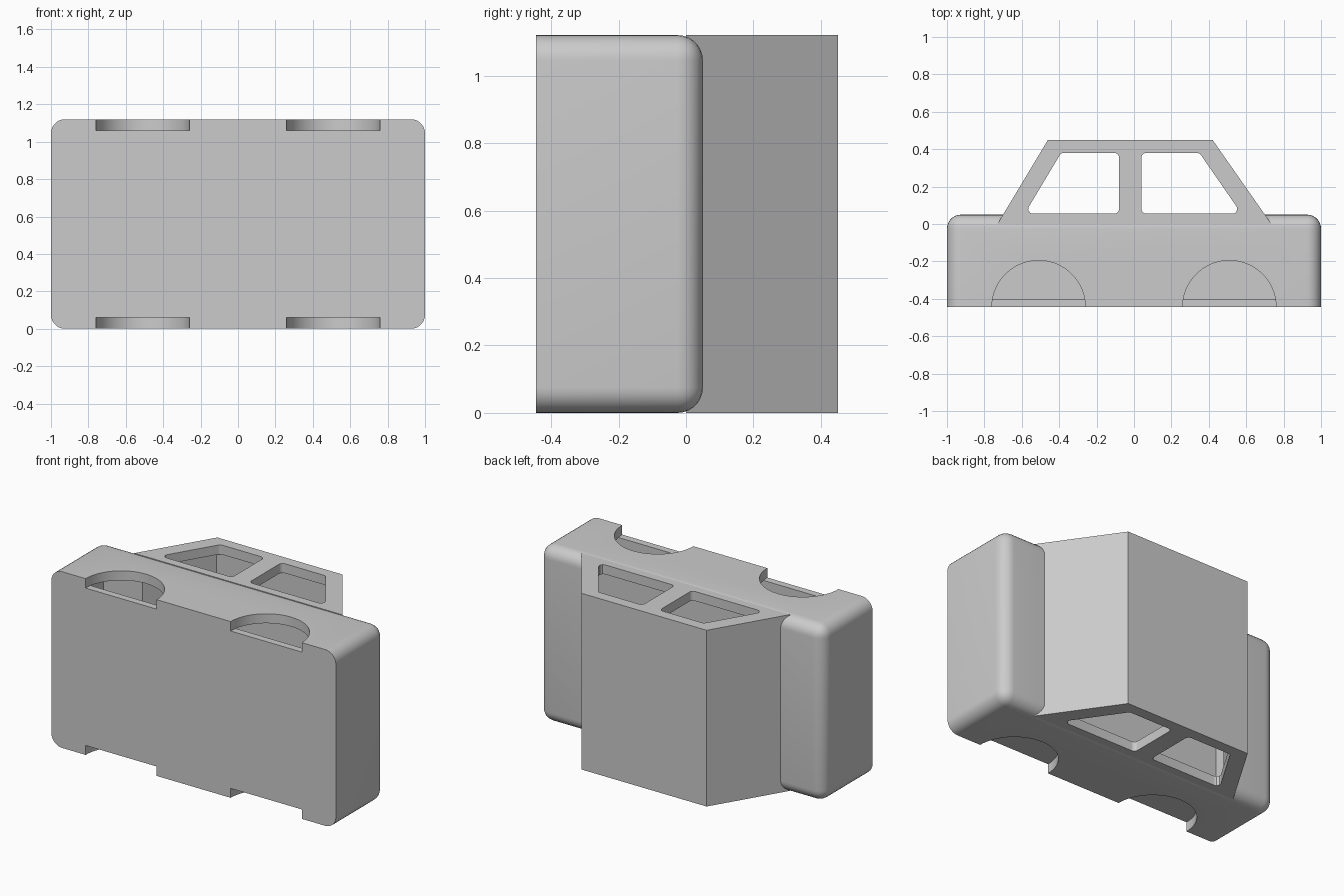
import bpy, bmesh, math
from mathutils import Vector

cube = bpy.data.objects.get("Cube")
if cube:
    bpy.data.objects.remove(cube, do_unlink=True)

WIDTH, WALL = 1.12, 0.06
BOTTOM, DECK, ROOF = -0.445, 0.05, 0.45

grey = bpy.data.materials.new("light grey")
grey.use_nodes = True
grey.diffuse_color = (0.6, 0.6, 0.6, 1)
grey.node_tree.nodes["Principled BSDF"].inputs["Base Color"].default_value = (0.6, 0.6, 0.6, 1)


def prism(name, outline, z0, z1):
    """Solid made by extruding an xy outline from z0 to z1."""
    bm = bmesh.new()
    face = bm.faces.new([bm.verts.new((x, y, z0)) for x, y in outline])
    ext = bmesh.ops.extrude_face_region(bm, geom=[face])
    top = [v for v in ext["geom"] if isinstance(v, bmesh.types.BMVert)]
    bmesh.ops.translate(bm, verts=top, vec=(0, 0, z1 - z0))
    bmesh.ops.recalc_face_normals(bm, faces=bm.faces)
    mesh = bpy.data.meshes.new(name)
    bm.to_mesh(mesh)
    bm.free()
    mesh.materials.append(grey)
    ob = bpy.data.objects.new(name, mesh)
    bpy.context.collection.objects.link(ob)
    return ob


def box(x, y0, y1):
    return [(-x, y0), (x, y0), (x, y1), (-x, y1)]


def rounded(points, radius, steps=5):
    """Outline with every corner replaced by an arc."""
    out = []
    for i, p in enumerate(points):
        p = Vector(p)
        a = (Vector(points[i - 1]) - p).normalized()
        b = (Vector(points[(i + 1) % len(points)]) - p).normalized()
        half = a.angle(b) / 2
        centre = p + (a + b).normalized() * radius / math.sin(half)
        start = p + a * radius / math.tan(half) - centre
        end = p + b * radius / math.tan(half) - centre
        for k in range(steps + 1):
            out.append(centre + start.lerp(end, k / steps).normalized() * radius)
    return [(v.x, v.y) for v in out]


def combine(target, tool, operation):
    mod = target.modifiers.new(operation, 'BOOLEAN')
    mod.operation, mod.solver, mod.object = operation, 'EXACT', tool
    bpy.ops.object.select_all(action='DESELECT')
    bpy.context.view_layer.objects.active = target
    target.select_set(True)
    bpy.ops.object.modifier_apply(modifier=mod.name)
    bpy.data.objects.remove(tool, do_unlink=True)


# Lower body, rounded everywhere but around the underside
body = prism("car_body", box(1, BOTTOM, DECK), 0, WIDTH)
bm = bmesh.new()
bm.from_mesh(body.data)
edges = [e for e in bm.edges if any(v.co.y > 0 for v in e.verts)]
bmesh.ops.bevel(bm, geom=edges, offset=0.075, segments=7, profile=0.5, affect='EDGES')
bm.to_mesh(body.data)
bm.free()

# Cabin
cabin = prism("cabin", [(-0.73, 0), (0.735, 0), (0.42, ROOF), (-0.46, ROOF)], 0, WIDTH)
combine(body, cabin, 'UNION')

# Hollow interior of the body and cabin
hollow = prism("hollow", box(1 - WALL, -0.4, DECK - WALL), WALL, WIDTH - WALL)
cabin_hollow = prism("cabin_hollow", [(-0.69, -0.05), (0.695, -0.05), (0.388, 0.39), (-0.426, 0.39)],
                     WALL, WIDTH - WALL)
combine(hollow, cabin_hollow, 'UNION')
combine(body, hollow, 'DIFFERENCE')

# Side windows, cut through both sides
windows = [[(-0.585, 0.055), (-0.08, 0.055), (-0.08, 0.38), (-0.39, 0.38)],
           [(0.04, 0.055), (0.575, 0.055), (0.35, 0.38), (0.04, 0.38)]]
for outline in windows:
    combine(body, prism("window", rounded(outline, 0.025), -0.1, WIDTH + 0.1), 'DIFFERENCE')

# Wheel arches, cut through the side walls only
for x in (-0.51, 0.51):
    circle = [(x + 0.25 * math.cos(math.tau * k / 64), BOTTOM + 0.25 * math.sin(math.tau * k / 64))
              for k in range(64)]
    for z0, z1 in ((-0.1, WALL), (WIDTH - WALL, WIDTH + 0.1)):
        combine(body, prism("wheel_arch", circle, z0, z1), 'DIFFERENCE')

bpy.ops.object.select_all(action='DESELECT')
body.select_set(True)
bpy.context.view_layer.objects.active = body
bpy.ops.object.shade_smooth_by_angle(angle=math.radians(28))
